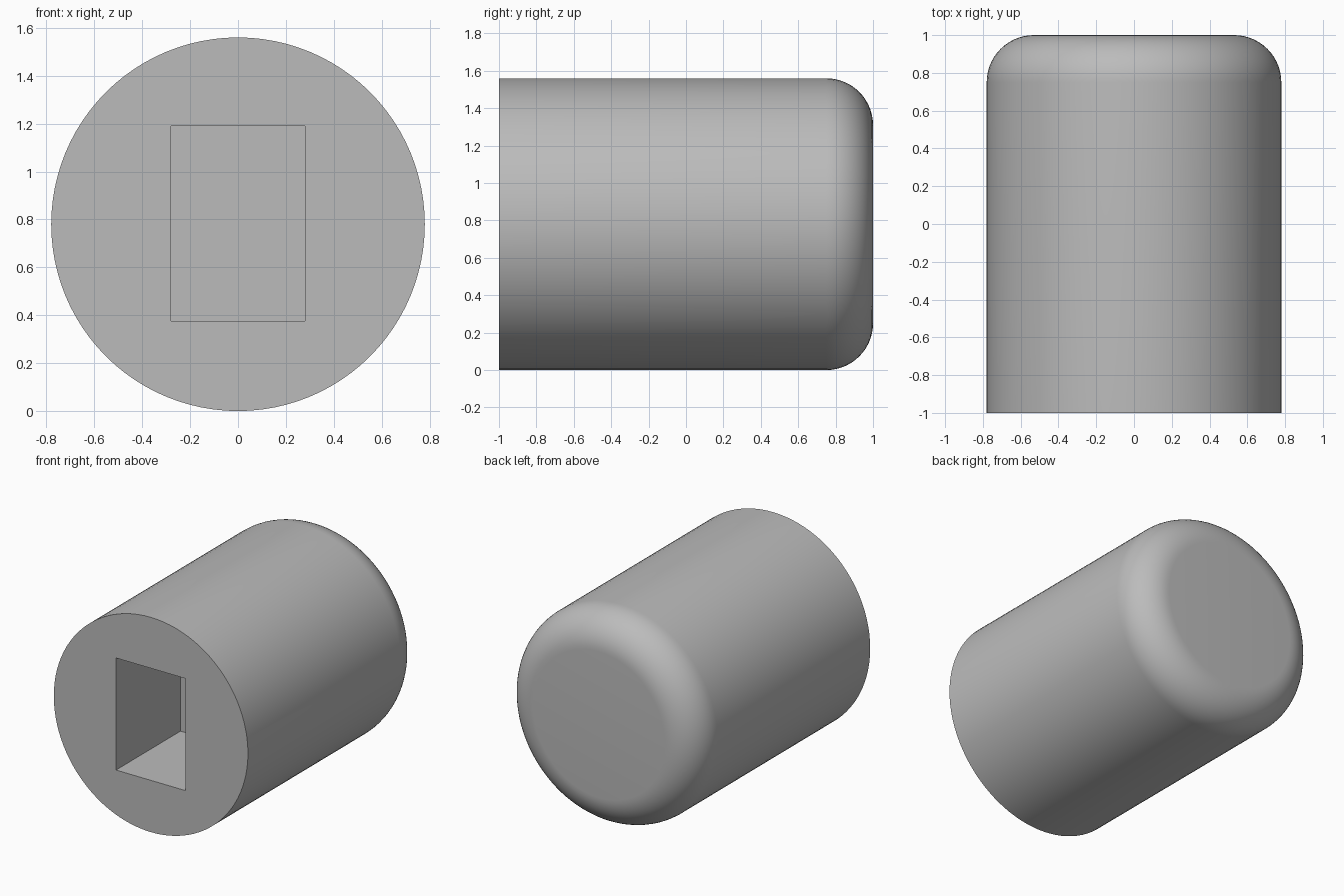
import bpy
import bmesh
import math
from mathutils import Matrix

cube = bpy.data.objects.get("Cube")
if cube:
    bpy.data.objects.remove(cube, do_unlink=True)

RADIUS, FILLET, SIDES, ARC_STEPS = 0.78, 0.25, 96, 14
HOLE_W, HOLE_BOTTOM, HOLE_TOP, HOLE_DEPTH = 0.56, 0.376, 1.19, 0.74

grey = bpy.data.materials.new("plain grey")
grey.use_nodes = True
colour = (0.5, 0.5, 0.5, 1)
grey.diffuse_color = colour
grey.node_tree.nodes["Principled BSDF"].inputs["Base Color"].default_value = colour


def add_object(name, bm):
    bmesh.ops.recalc_face_normals(bm, faces=bm.faces)
    mesh = bpy.data.meshes.new(name)
    bm.to_mesh(mesh)
    bm.free()
    mesh.materials.append(grey)
    obj = bpy.data.objects.new(name, mesh)
    bpy.context.collection.objects.link(obj)
    return obj


# Round body: side line and rear fillet, spun about the y axis
bm = bmesh.new()
profile = [(RADIUS, -1)]
for i in range(ARC_STEPS + 1):
    a = math.pi / 2 * i / ARC_STEPS
    profile.append((RADIUS - FILLET + FILLET * math.cos(a),
                    1 - FILLET + FILLET * math.sin(a)))
rings = []
for r, y in profile:
    rings.append([bm.verts.new((r * math.sin(math.tau * k / SIDES), y,
                                RADIUS + r * math.cos(math.tau * k / SIDES)))
                  for k in range(SIDES)])
for a, b in zip(rings, rings[1:]):
    for k in range(SIDES):
        n = (k + 1) % SIDES
        bm.faces.new((a[k], a[n], b[n], b[k]))
bm.faces.new(rings[0])
bm.faces.new(rings[-1])
body = add_object("rounded_plug_body", bm)

# Rectangular blind hole in the front face
bm = bmesh.new()
extra = 0.2
size = (HOLE_W, HOLE_DEPTH + extra, HOLE_TOP - HOLE_BOTTOM)
centre = (0, -1 + (HOLE_DEPTH - extra) / 2, (HOLE_TOP + HOLE_BOTTOM) / 2)
bmesh.ops.create_cube(bm, size=1,
                      matrix=Matrix.Translation(centre) @ Matrix.Diagonal((*size, 1)))
cutter = add_object("socket_cutter", bm)
cutter.hide_render = True
cutter.hide_set(True)

cut = body.modifiers.new("socket", "BOOLEAN")
cut.operation = "DIFFERENCE"
cut.solver = "EXACT"
cut.object = cutter

# Bake the cut, drop the helper, and shade smooth with sharp rims
bpy.ops.object.select_all(action="DESELECT")
bpy.context.view_layer.objects.active = body
body.select_set(True)
bpy.ops.object.modifier_apply(modifier=cut.name)
bpy.data.objects.remove(cutter, do_unlink=True)
bpy.ops.object.shade_smooth_by_angle(angle=math.radians(30))
